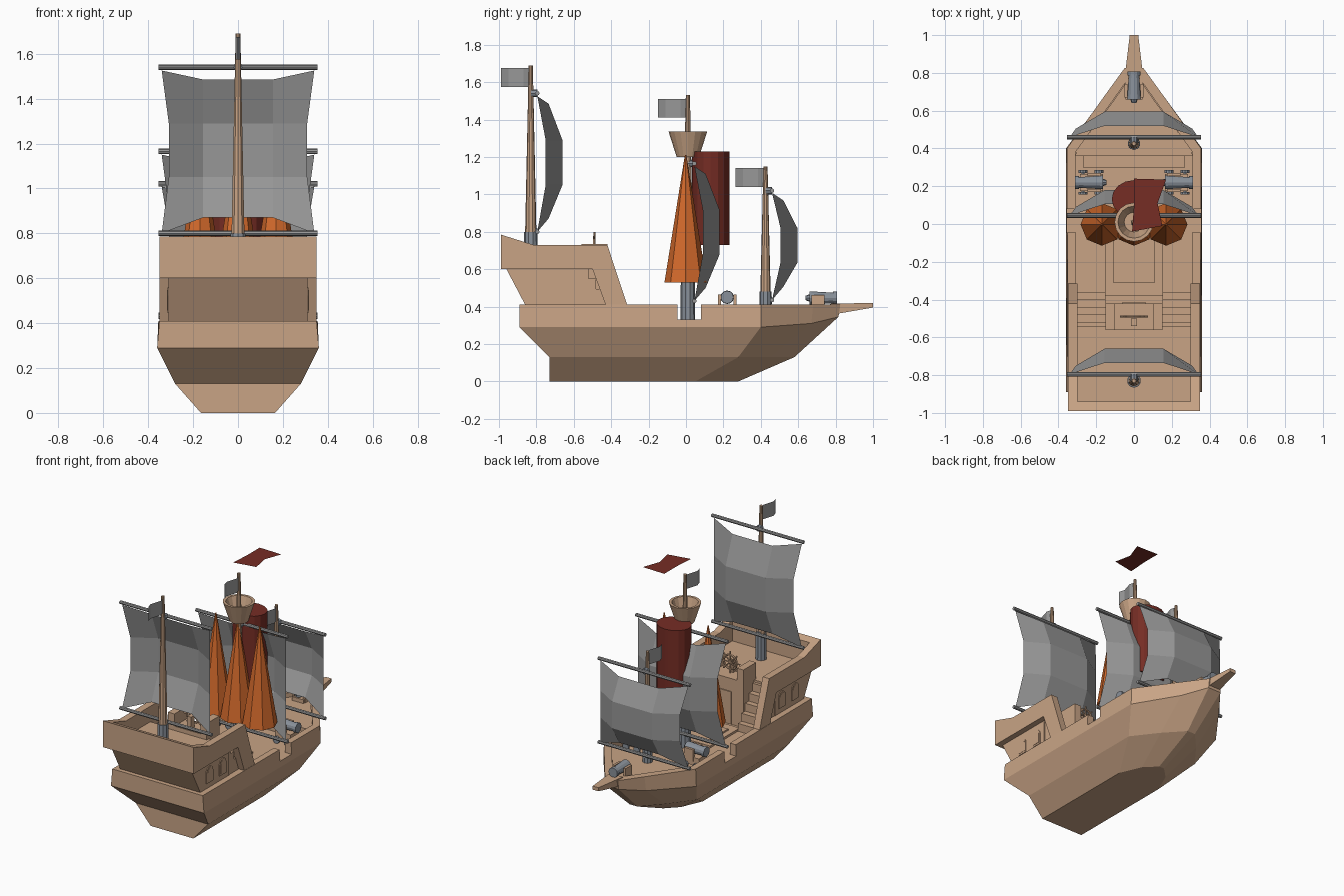
import bpy, bmesh, math
from mathutils import Vector, Matrix

cube = bpy.data.objects.get("Cube")
if cube:
    bpy.data.objects.remove(cube)


def material(name, rgb):
    m = bpy.data.materials.new(name)
    m.use_nodes = True
    m.diffuse_color = (*rgb, 1)
    m.node_tree.nodes["Principled BSDF"].inputs["Base Color"].default_value = (*rgb, 1)
    return m


WOOD = material("light wood", (0.58, 0.37, 0.235))
CLOTH = material("grey cloth", (0.31, 0.31, 0.31))
METAL = material("blue grey metal", (0.25, 0.28, 0.32))
ORANGE = material("orange", (0.66, 0.145, 0.025))
RED = material("dark red", (0.18, 0.026, 0.018))


def finish(name, bm, mat, recalc=True):
    if recalc:
        bmesh.ops.recalc_face_normals(bm, faces=bm.faces)
    me = bpy.data.meshes.new(name)
    bm.to_mesh(me)
    bm.free()
    me.materials.append(mat)
    ob = bpy.data.objects.new(name, me)
    bpy.context.collection.objects.link(ob)
    return ob


def box(name, x, y, z, mat=WOOD, mx=Matrix()):
    bm = bmesh.new()
    bmesh.ops.create_cube(bm, size=1)
    for v in bm.verts:
        v.co = mx @ Vector([(r[0] + r[1]) / 2 + c * (r[1] - r[0]) for r, c in zip((x, y, z), v.co)])
    return finish(name, bm, mat)


def rod(name, a, b, r1, r2, mat=WOOD, n=10, mx=Matrix()):
    a, b = Vector(a), Vector(b)
    bm = bmesh.new()
    turn = (b - a).to_track_quat('Z', 'Y').to_matrix().to_4x4()
    bmesh.ops.create_cone(bm, cap_ends=True, segments=n, radius1=r1, radius2=r2, depth=(b - a).length,
                          matrix=mx @ Matrix.Translation((a + b) / 2) @ turn)
    return finish(name, bm, mat)


def prism(name, outline, x0, x1, mat=WOOD):
    """Side outline of (y, z) points extruded along x."""
    bm = bmesh.new()
    f = bm.faces.new([bm.verts.new((x0, y, z)) for y, z in outline])
    out = bmesh.ops.extrude_face_region(bm, geom=[f])["geom"]
    bmesh.ops.translate(bm, vec=(x1 - x0, 0, 0), verts=[g for g in out if isinstance(g, bmesh.types.BMVert)])
    return finish(name, bm, mat)


def sheet(name, rows, mat):
    bm = bmesh.new()
    vs = [[bm.verts.new(p) for p in r] for r in rows]
    for a, b in zip(vs, vs[1:]):
        for i in range(len(a) - 1):
            bm.faces.new((a[i], a[i + 1], b[i + 1], b[i]))
    return finish(name, bm, mat)


def lathe(name, profile, centre, mat, n=16):
    bm = bmesh.new()
    rings = [[bm.verts.new((centre[0] + r * math.cos(i * math.tau / n), centre[1] + r * math.sin(i * math.tau / n), z))
              for i in range(n)] for r, z in profile]
    for a, b in zip(rings, rings[1:]):
        for i in range(n):
            bm.faces.new((a[i], a[(i + 1) % n], b[(i + 1) % n], b[i]))
    bm.faces.new(rings[0])
    bm.faces.new(rings[-1])
    return finish(name, bm, mat)


# Hull: half outlines (y, half width, z) from keel to rail, then inside to the deck
levels = [
    [(-.73, .165, 0), (.05, .165, 0), (.2, .1, 0), (.28, .02, 0)],
    [(-.73, .28, .13), (.28, .28, .13), (.45, .15, .13), (.58, .03, .13)],
    [(-.89, .36, .29), (.4, .36, .29), (.67, .16, .31), (.815, .05, .345)],
    [(-.89, .35, .41), (.4, .355, .41), (.68, .155, .41), (.825, .05, .41)],
    [(-.85, .305, .41), (.38, .31, .41), (.65, .115, .41), (.77, .03, .41)],
    [(-.85, .305, .33), (.38, .31, .33), (.65, .115, .33), (.77, .03, .33)],
]
bm = bmesh.new()
loops = []
for lev in levels:
    pts = [(x, y, z) for y, x, z in lev] + [(-x, y, z) for y, x, z in reversed(lev)]
    loops.append([bm.verts.new(p) for p in pts])
for a, b in zip(loops, loops[1:]):
    for i in range(len(a)):
        j = (i + 1) % len(a)
        bm.faces.new((a[i], a[j], b[j], b[i]))
bm.faces.new(loops[0])
bm.faces.new(loops[-1])
hull = finish("hull", bm, WOOD)

# Boarding gaps cut through the bulwarks
cutter = box("gap_cutter", (-.5, .5), (-.045, .08), (.331, .5))
cutter.hide_render = True
mod = hull.modifiers.new("gaps", 'BOOLEAN')
mod.operation, mod.object, mod.solver = 'DIFFERENCE', cutter, 'EXACT'
bpy.context.view_layer.objects.active = hull
bpy.ops.object.modifier_apply(modifier=mod.name)
bpy.data.objects.remove(cutter)

# Foredeck, bowsprit and deck hatch
bm = bmesh.new()
half = [(.31, .36), (.305, .39), (.11, .65), (.03, .765)]
f = bm.faces.new([bm.verts.new((x, y, .38)) for x, y in half + [(-x, y) for x, y in reversed(half)]])
low = bmesh.ops.extrude_face_region(bm, geom=[f])["geom"]
bmesh.ops.translate(bm, vec=(0, 0, -.05), verts=[g for g in low if isinstance(g, bmesh.types.BMVert)])
finish("foredeck", bm, WOOD)
box("foredeck_step", (-.27, .27), (.3, .36), (.33, .355))
sprit = box("bowsprit", (-.05, .05), (.77, 1), (.355, .415))
for v in sprit.data.vertices:
    if v.co.y > .9:
        v.co.x *= .45
        v.co.z = .42 if v.co.z > .4 else .395
box("hatch_frame", (-.15, .15), (-.38, -.05), (.33, .345))
box("hatch_cover", (-.11, .11), (-.31, -.08), (.345, .355))

# Stern castle: overhanging side frames, transom and recessed cabin
frame = [(-.99, .785), (-.81, .728), (-.42, .728), (-.315, .41), (-.43, .41), (-.5, .6), (-.99, .6)]
for name, s in (("left", 1), ("right", -1)):
    prism(name + "_castle_side", frame, s * .3, s * .35)
    for k, y in enumerate((-.76, -.615)):
        arch = [(y - .037, .445), (y + .037, .445)]
        arch += [(y + .037 * math.cos(t * math.pi / 6), .522 + .037 * math.sin(t * math.pi / 6)) for t in range(7)]
        prism(f"{name}_window_{k + 1}", arch, s * .308, s * .315)
        inner = [(y + (p - y) * .75, .505 + (q - .505) * .8) for p, q in arch]
        prism(f"{name}_window_pane_{k + 1}", inner, s * .308, s * .317)
    # Stairs up to the stern deck and posts beside the helm
    for k in range(5):
        box(f"{name}_stair_{k + 1}", sorted((s * .15, s * .305)), (-.56, -.36 - k * .04), (.33, .385 + k * .055))
    box(name + "_helm_post", sorted((s * .1, s * .15)), (-.56, -.42), (.6, .735))
prism("transom", [(-.99, .785), (-.94, .768), (-.94, .6), (-.99, .6)], -.3, .3)
prism("cabin", [(-.96, .62), (-.96, .6), (-.86, .41), (-.86, .33), (-.54, .33), (-.54, .62)], -.31, .31)
box("helm_platform", (-.15, .15), (-.56, -.42), (.33, .65))
box("cabin_door", (-.06, .06), (-.42, -.413), (.335, .56))

# Steering wheel
bpy.ops.mesh.primitive_torus_add(location=(0, -.49, .725), rotation=(math.pi / 2, 0, 0), major_segments=16,
                                 minor_segments=6, major_radius=.05, minor_radius=.007)
wheel = bpy.context.object
wheel.name = "steering_wheel"
wheel.data.materials.append(WOOD)
for k in range(4):
    d = Vector((math.cos(k * math.pi / 4), 0, math.sin(k * math.pi / 4))) * .075
    c = Vector((0, -.49, .725))
    rod(f"wheel_spoke_{k + 1}", c - d, c + d, .005, .005, n=6)
box("wheel_stand", (-.015, .015), (-.54, -.5), (.64, .735))


# Masts with metal feet, yards, billowing sails and flags
def rig(tag, y, base, foot, top, radius, yard_lo, yard_hi, flag_z):
    rod(tag + "_mast", (0, y, base), (0, y, top), radius, .011)
    rod(tag + "_mast_foot", (0, y, base), (0, y, foot), radius + .003, radius + .002, METAL)
    yy = y + .035
    for part, z in (("lower", yard_lo), ("upper", yard_hi)):
        rod(f"{tag}_{part}_yard", (-.355, yy, z), (.355, yy, z), .012, .012, CLOTH, 8)
        rod(f"{tag}_{part}_yard_bracket", (0, y, z), (0, yy, z), .02, .02, METAL, 8)
    h = yard_hi - yard_lo
    rows = []
    for t, dip, edge_x, edge_y, mid_y in ((0, .07, .34, 0, .06), (.34, 0, .308, .045, .135),
                                          (.66, 0, .308, .045, .135), (.98, -.04, .34, 0, .06)):
        z = yard_lo + h * t
        rows.append([(-edge_x, yy + edge_y, z), (-.155, yy + mid_y, z + dip),
                     (.155, yy + mid_y, z + dip), (edge_x, yy + edge_y, z)])
    sheet(tag + "_sail", rows, CLOTH)
    wave = [(.012 * math.sin(i * math.pi / 2), y - i * .04) for i in range(5)]
    sheet(tag + "_flag", [[(x, p, z) for x, p in wave] for z in (flag_z, flag_z + .1)], CLOTH)


rig("stern", -.83, .62, .8, 1.69, .034, .8, 1.54, 1.575)
rig("main", .01, .33, .53, 1.53, .036, .43, 1.165, 1.41)
rig("fore", .425, .38, .48, 1.15, .03, .435, 1.02, 1.04)

# Lookout basket
lathe("lookout_basket", [(.06, 1.2), (.103, 1.335), (.085, 1.335), (.052, 1.23)], (0, .01), WOOD)

# Orange cones, red drum and loose red pennant
for k, x in enumerate((-.17, 0, .17)):
    rod(f"orange_cone_{k + 1}", (x, -.002, .53), (x, -.002, 1.21), .113, .004, ORANGE, 8)
drum = lathe("red_drum", [(.1, .73), (.1, 1.23)], (0, .132), RED)
for v in drum.data.vertices:
    v.co.x *= 1.18
sheet("red_pennant", [[(0, .24, 1.62), (.17, .235, 1.62)], [(0, .1, 1.62), (.125, .11, 1.62)],
                      [(-.01, -.04, 1.62), (.15, -.01, 1.62)]], RED)


# Cannons, built pointing along local x
def cannon(tag, place, angle):
    mx = Matrix.Translation(place) @ Matrix.Rotation(angle, 4, 'Z')
    rod(tag + "_barrel", (-.07, 0, 0), (.06, 0, 0), .036, .028, METAL, 12, mx)
    rod(tag + "_muzzle", (.055, 0, 0), (.078, 0, 0), .034, .034, METAL, 12, mx)
    rod(tag + "_knob", (-.09, 0, 0), (-.07, 0, 0), .012, .02, METAL, 8, mx)
    for s in (-1, 1):
        box(f"{tag}_cheek_{s}", (-.06, .01), sorted((s * .034, s * .05)), (-.065, .015), WOOD, mx)
    if place[2] - .33 > .1:
        box(tag + "_carriage", (-.07, .05), (-.045, .045), (-.095, -.04), WOOD, mx)
        for x in (-.05, .035):
            rod(f"{tag}_axle_{x}", (x, -.065, -.095), (x, .065, -.095), .008, .008, METAL, 6, mx)
            for s in (-1, 1):
                rod(f"{tag}_wheel_{x}_{s}", (x, s * .05, -.095), (x, s * .065, -.095), .024, .024, METAL, 10, mx)


cannon("left_cannon", (.235, .22, .45), 0)
cannon("right_cannon", (-.235, .22, .45), math.pi)
cannon("bow_cannon", (0, .73, .446), math.pi / 2)

bpy.ops.object.select_all(action='DESELECT')
for ob in bpy.context.scene.objects:
    if ob.type == 'MESH' and any(w in ob.name for w in ("mast", "barrel", "drum", "basket", "wheel")):
        ob.select_set(True)
        bpy.context.view_layer.objects.active = ob
bpy.ops.object.shade_smooth_by_angle(angle=math.radians(20))
